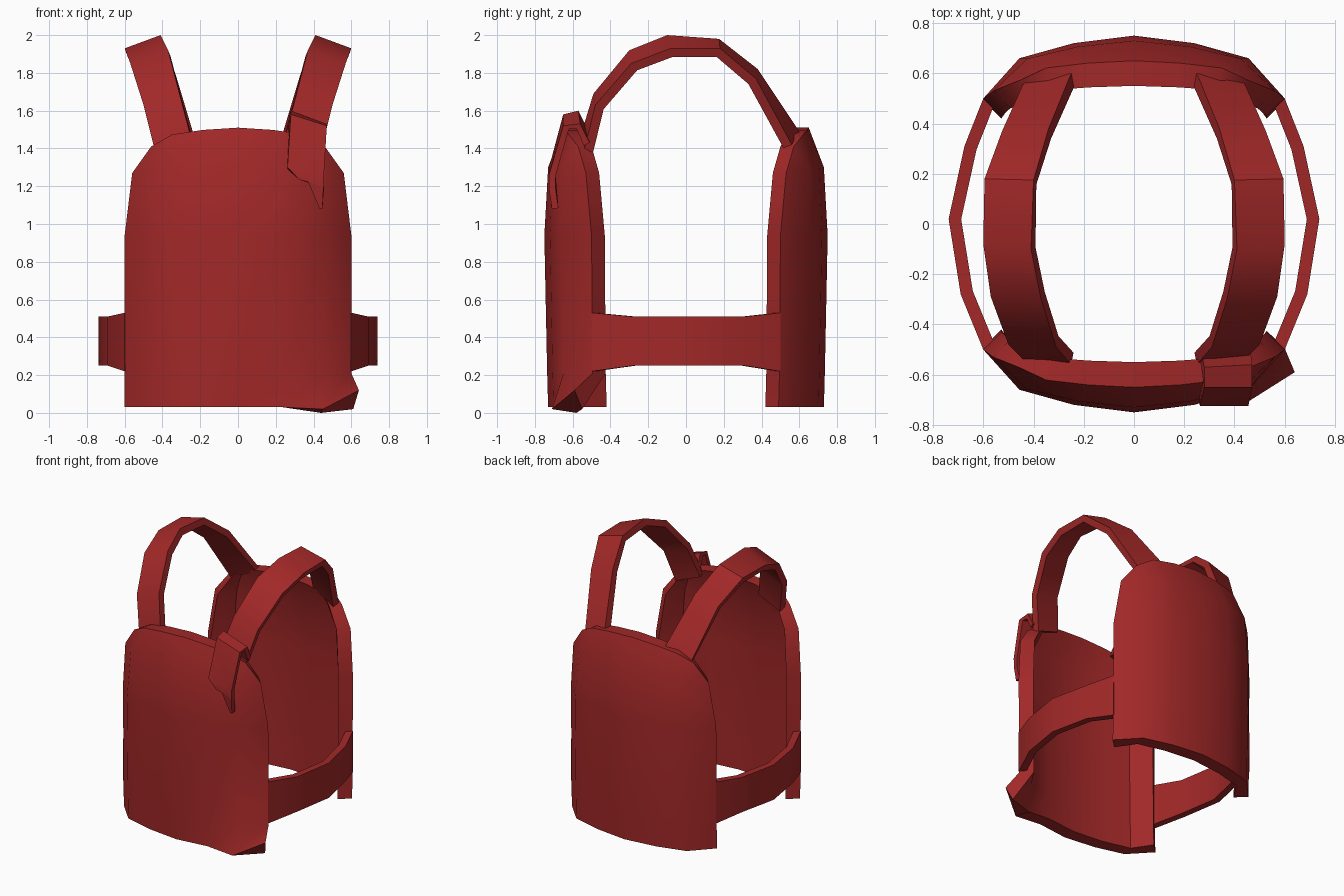
import bpy, math
from mathutils import Vector

if "Cube" in bpy.data.objects:
    bpy.data.objects.remove(bpy.data.objects["Cube"])

red = bpy.data.materials.new("dark_red")
red.diffuse_color = (0.36, 0.021, 0.021, 1)
red.use_nodes = True
red.node_tree.nodes["Principled BSDF"].inputs["Base Color"].default_value = red.diffuse_color


def make(name, verts, faces, angle=35):
    me = bpy.data.meshes.new(name)
    me.from_pydata([tuple(v) for v in verts], [], faces)
    me.materials.append(red)
    ob = bpy.data.objects.new(name, me)
    bpy.context.collection.objects.link(ob)
    bpy.ops.object.select_all(action='DESELECT')
    bpy.context.view_layer.objects.active = ob
    ob.select_set(True)
    bpy.ops.object.mode_set(mode='EDIT')
    bpy.ops.mesh.select_all(action='SELECT')
    bpy.ops.mesh.normals_make_consistent(inside=False)
    bpy.ops.object.mode_set(mode='OBJECT')
    bpy.ops.object.shade_smooth_by_angle(angle=math.radians(angle))
    return ob


# Curved armour plates: rows of (z centre, z edge, half width, depth centre, depth edge)
ROWS = [(.03, .03, .60, .73, .49), (.21, .21, .60, .735, .495), (.94, .94, .60, .75, .50),
        (1.30, 1.27, .56, .73, .53), (1.51, 1.41, .46, .65, .57)]
COLS = [(-1, 1), (-.76, .36), (-.4, .12), (0, 0), (.4, .12), (.76, .36), (1, 1)]


def plate(name, side, bent=None):
    n = len(COLS)
    verts = []
    for zc, ze, hw, yc, ye in ROWS:
        outer, inner = [], []
        for u, f in COLS:
            x, y, z = hw * u, yc + (ye - yc) * f, zc + (ze - zc) * f
            outer.append((x, side * y, z))
            inner.append((x * (1 - .12 * f), side * (y - .10 + .03 * f), z))
        verts += outer + inner[::-1]
    for i, co in (bent or {}).items():
        verts[i] = co
    m = 2 * n
    faces = [(r*m + i, r*m + (i+1) % m, (r+1)*m + (i+1) % m, (r+1)*m + i)
             for r in range(len(ROWS) - 1) for i in range(m)]
    for base in (0, (len(ROWS) - 1) * m):
        faces += [(base + i, base + i + 1, base + m - 2 - i, base + m - 1 - i) for i in range(n - 1)]
    return make(name, verts, faces)


# Front plate has its lower corner dented outwards
plate("front_plate", -1, {5: (.45, -.71, .02), 6: (.64, -.59, .12),
                          7: (.61, -.55, .02), 8: (.44, -.58, 0)})
plate("back_plate", 1)


# Thick ribbon through edge pairs, thickened towards a centre point
def ribbon(name, pairs, thick, centre, flip=1):
    pairs = [[Vector((p[0] * flip, p[1], p[2])) for p in pr] for pr in pairs]
    c = Vector(centre)
    mids = [(a + b) / 2 for a, b in pairs]
    verts = []
    for i, (a, b) in enumerate(pairs):
        t = mids[min(i + 1, len(mids) - 1)] - mids[max(i - 1, 0)]
        nrm = t.cross(b - a).normalized() * thick
        if nrm.dot(c - mids[i]) < 0:
            nrm = -nrm
        verts += [a, b, b + nrm, a + nrm]
    k = len(pairs) - 1
    faces = [(i*4 + j, i*4 + (j+1) % 4, i*4 + 4 + (j+1) % 4, i*4 + 4 + j)
             for i in range(k) for j in range(4)]
    faces += [(0, 1, 2, 3), (4*k, 4*k + 1, 4*k + 2, 4*k + 3)]
    return make(name, verts, faces)


SHOULDER = [((.25, -.56, 1.46), (.44, -.54, 1.39)), ((.31, -.49, 1.69), (.50, -.48, 1.63)),
            ((.37, -.30, 1.92), (.57, -.29, 1.85)), ((.41, -.10, 2.0), (.60, -.08, 1.93)),
            ((.40, .175, 1.98), (.595, .18, 1.93)), ((.34, .38, 1.82), (.525, .37, 1.77)),
            ((.25, .60, 1.49), (.44, .56, 1.42))]
BELT = [(.60, -.50, .53, .22), (.69, -.28, .51, .25), (.738, .02, .51, .25),
        (.675, .31, .51, .25), (.60, .50, .53, .22)]

for s, label in ((-1, "left"), (1, "right")):
    ribbon(label + "_shoulder_strap", SHOULDER, .05, (0, 0, 1.3), s)
    ribbon(label + "_side_strap", [((x, y, a), (x, y, b)) for x, y, a, b in BELT],
           .05, (0, 0, .38), s)

# Torn strap end folded over the front plate
FLAP = [((.27, -.52, 1.50), (.465, -.51, 1.43)), ((.28, -.57, 1.60), (.47, -.56, 1.53)),
        ((.28, -.65, 1.58), (.47, -.65, 1.52)), ((.262, -.725, 1.30), (.455, -.725, 1.26)),
        ((.325, -.725, 1.235), (.453, -.725, 1.20)), ((.36, -.725, 1.25), (.452, -.725, 1.185)),
        ((.432, -.71, 1.08), (.447, -.71, 1.08))]
ribbon("torn_strap_end", FLAP, .035, (.37, -.45, 1.3))
